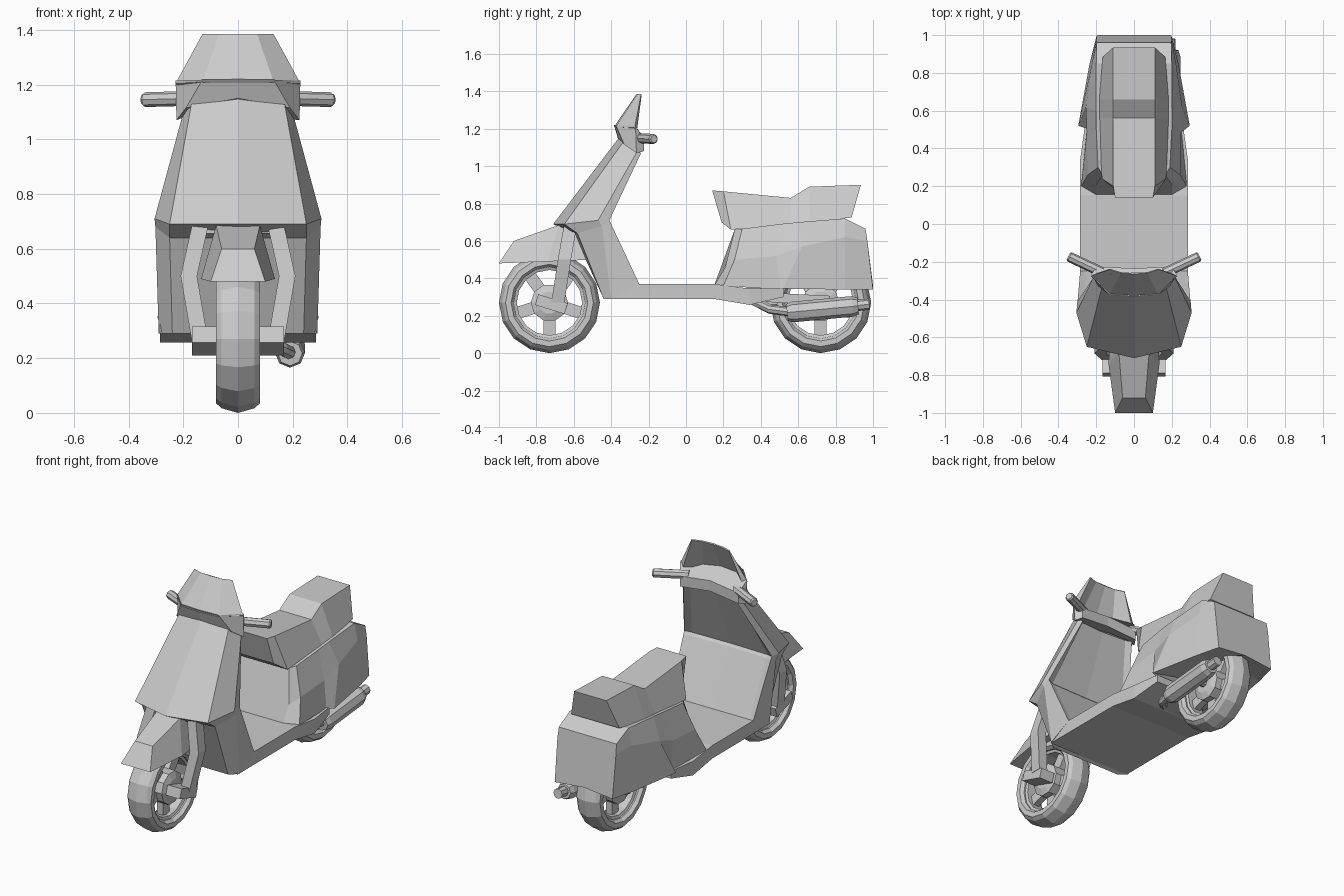
import bpy, bmesh
from math import sin, cos, pi
from mathutils import Vector, Matrix


def make(name, bm):
    bmesh.ops.recalc_face_normals(bm, faces=bm.faces)
    me = bpy.data.meshes.new(name)
    bm.to_mesh(me)
    bm.free()
    ob = bpy.data.objects.new(name, me)
    bpy.context.collection.objects.link(ob)
    return ob


def loft(name, rings, closed=False):
    """Skin a list of equal-length rings; cap the ends, or join them if closed."""
    bm = bmesh.new()
    vs = [[bm.verts.new(p) for p in r] for r in rings]
    n = len(rings[0])
    for a, b in zip(vs, vs[1:] + vs[:1] if closed else vs[1:]):
        for i in range(n):
            j = (i + 1) % n
            bm.faces.new((a[i], a[j], b[j], b[i]))
    if not closed:
        bm.faces.new(vs[0])
        bm.faces.new(vs[-1])
    return make(name, bm)


def sym(half):
    """Close a half ring (x >= 0) with its mirror image."""
    return half + [(-x, y, z) for x, y, z in reversed(half) if x > 0]


def sym_loft(name, halves):
    return loft(name, [sym(h) for h in halves])


def tube(name, pts, radii, sides=8):
    pts = [Vector(p) for p in pts]
    rings = []
    for i, (p, r) in enumerate(zip(pts, radii)):
        d = pts[min(i + 1, len(pts) - 1)] - pts[max(i - 1, 0)]
        q = d.to_track_quat('Z', 'Y')
        rings.append([p + q @ Vector((r * cos(2 * pi * k / sides), r * sin(2 * pi * k / sides), 0))
                      for k in range(sides)])
    return loft(name, rings)


def box(name, loc, size, rx=0):
    bm = bmesh.new()
    bmesh.ops.create_cube(bm, size=1, matrix=Matrix.Translation(loc)
                          @ Matrix.Rotation(rx, 4, 'X') @ Matrix.Diagonal((*size, 1)))
    return make(name, bm)


def lathe(name, y, z, profile, n=16):
    """Spin a closed (radius, x) profile about the wheel axle."""
    return loft(name, [[(x, y + r * sin(2 * pi * k / n), z + r * cos(2 * pi * k / n))
                        for r, x in profile] for k in range(n)], closed=True)


# Wheels: tyre, rim, spokes, hub
for tag, y in (("front", -0.73), ("rear", 0.72)):
    z = 0.27
    lathe(tag + "_tyre", y, z, [(.27, 0), (.253, .06), (.235, .08), (.205, .08), (.19, .06),
                                (.19, -.06), (.205, -.08), (.235, -.08), (.253, -.06)])
    lathe(tag + "_rim", y, z, [(.2, .055), (.175, .045), (.175, -.045), (.2, -.055)])
    for k in range(5):
        a = 2 * pi * k / 5 + pi / 5
        box(f"{tag}_spoke_{k}", (0, y - sin(a) * .13, z + cos(a) * .13), (.04, .065, .11), a)
    tube(tag + "_hub", [(-.075, y, z), (-.06, y, z), (.06, y, z), (.075, y, z)],
         [.06, .1, .1, .06], 10)
    tube(tag + "_axle", [(-.12, y, z), (.12, y, z)], [.025, .025])

# Fork legs and trailing links
for s, tag in ((1, "right"), (-1, "left")):
    path = [(.135, -.615, .70), (.18, -.65, .5), (.14, -.685, .27)]
    loft(tag + "_fork_leg", [[(s * x + dx, y + dy, z) for dx, dy in
         ((.03, .035), (-.03, .035), (-.03, -.035), (.03, -.035))] for x, y, z in path])
    box(tag + "_fork_link", (s * .12, -.72, .262), (.095, .165, .06), -.3)
box("fork_crown", (0, -.59, .68), (.28, .1, .05))

# Front fender
sym_loft("front_fender", [
    [(0, -.92, .6), (.06, -.92, .6), (.1, -1, .48), (0, -1, .48)],
    [(0, -.68, .685), (.08, -.68, .685), (.135, -.74, .49), (0, -.74, .5)],
    [(0, -.58, .67), (.08, -.58, .67), (.12, -.5, .5), (0, -.5, .5)]])

# Leg shield, top to bottom
sym_loft("leg_shield", [
    [(0, -.36, 1.15), (.17, -.335, 1.13), (.205, -.26, 1.08), (.185, -.24, 1.07),
     (.16, -.27, 1.08), (0, -.28, 1.08)],
    [(0, -.71, .69), (.25, -.65, .69), (.305, -.47, .71), (.3, -.41, .71),
     (.26, -.425, .705), (0, -.43, .705)],
    [(0, -.6, .64), (.25, -.58, .64), (.302, -.45, .68), (.298, -.4, .69),
     (.26, -.41, .69), (0, -.415, .69)],
    [(0, -.44, .29), (.24, -.44, .29), (.29, -.4, .29), (.285, -.25, .37),
     (.26, -.25, .37), (0, -.25, .37)]])

# Floorboard and underbody
sym_loft("floorboard", [
    [(0, y, zt), (w, y, zt), (w, y, zb), (0, y, zb)] for y, w, zt, zb in
    ((-.41, .285, .34, .29), (-.25, .285, .37, .29), (.15, .285, .37, .29),
     (.34, .285, .345, .258), (.52, .26, .345, .3))])

# Headset and windscreen
sym_loft("headset", [
    [(0, -.365, 1.15), (.19, -.33, 1.115), (.225, -.265, 1.07), (.2, -.225, 1.08), (0, -.235, 1.1)],
    [(0, -.385, 1.22), (.13, -.375, 1.218), (.228, -.27, 1.215), (.2, -.225, 1.145),
     (0, -.235, 1.165)]])
sym_loft("windscreen", [
    [(0, -.385, 1.21), (.13, -.375, 1.21), (.228, -.275, 1.205), (.21, -.265, 1.17),
     (.12, -.34, 1.18), (0, -.355, 1.18)],
    [(0, -.265, 1.385), (.07, -.26, 1.385), (.13, -.24, 1.385), (.127, -.237, 1.38),
     (.07, -.255, 1.38), (0, -.26, 1.38)]])

# Handlebar grips
for s, tag in ((1, "right"), (-1, "left")):
    tube(tag + "_grip", [(s * .16, -.26, 1.15), (s * .34, -.175, 1.145), (s * .348, -.171, 1.145)],
         [.027, .027, .02])

# Rear body shell with flared side panels
sym_loft("rear_body", [
    [(0, .26, .66), (.165, .26, .66), (.2, .21, .46), (.2, .15, .36), (0, .15, .36)],
    [(0, .3, .665), (.19, .3, .665), (.245, .26, .5), (.28, .2, .36), (0, .2, .36)],
    [(0, .5, .69), (.2, .5, .69), (.25, .485, .52), (.25, .505, .34), (0, .5, .36)],
    [(0, .6, .7), (.2, .6, .7), (.255, .62, .57), (.295, .52, .345), (0, .53, .4)],
    [(0, .85, .72), (.2, .85, .72), (.222, .85, .62), (.235, .85, .34), (0, .85, .4)],
    [(0, .96, .665), (.197, .96, .665), (.2, .97, .6), (.197, 1, .34), (0, 1, .36)]])

# Seat with raised passenger section
sym_loft("seat", [
    [(0, yt, zt), (wt, yt, zt), (wb, yb, zb), (0, yb, zb)]
    for yt, zt, wt, yb, zb, wb in
    ((.14, .87, .1, .19, .7, .11), (.2, .865, .11, .24, .66, .17),
     (.56, .83, .11, .56, .69, .185), (.66, .89, .11, .66, .7, .185),
     (.935, .9, .11, .885, .725, .165))])

# Exhaust, engine and swingarm
tube("exhaust_pipe", [(.06, .34, .29), (.16, .45, .235), (.19, .56, .22)], [.025, .025, .025])
tube("muffler", [(.19, .54, .217), (.19, .57, .22), (.19, .89, .25), (.19, .92, .253)],
     [.045, .055, .055, .045])
tube("exhaust_tip", [(.19, .9, .253), (.19, .98, .262)], [.03, .03])
box("engine", (0, .41, .31), (.2, .16, .1))
for s, tag in ((1, "right"), (-1, "left")):
    box(tag + "_swingarm", (s * .11, .6, .29), (.04, .34, .05), -.05)
